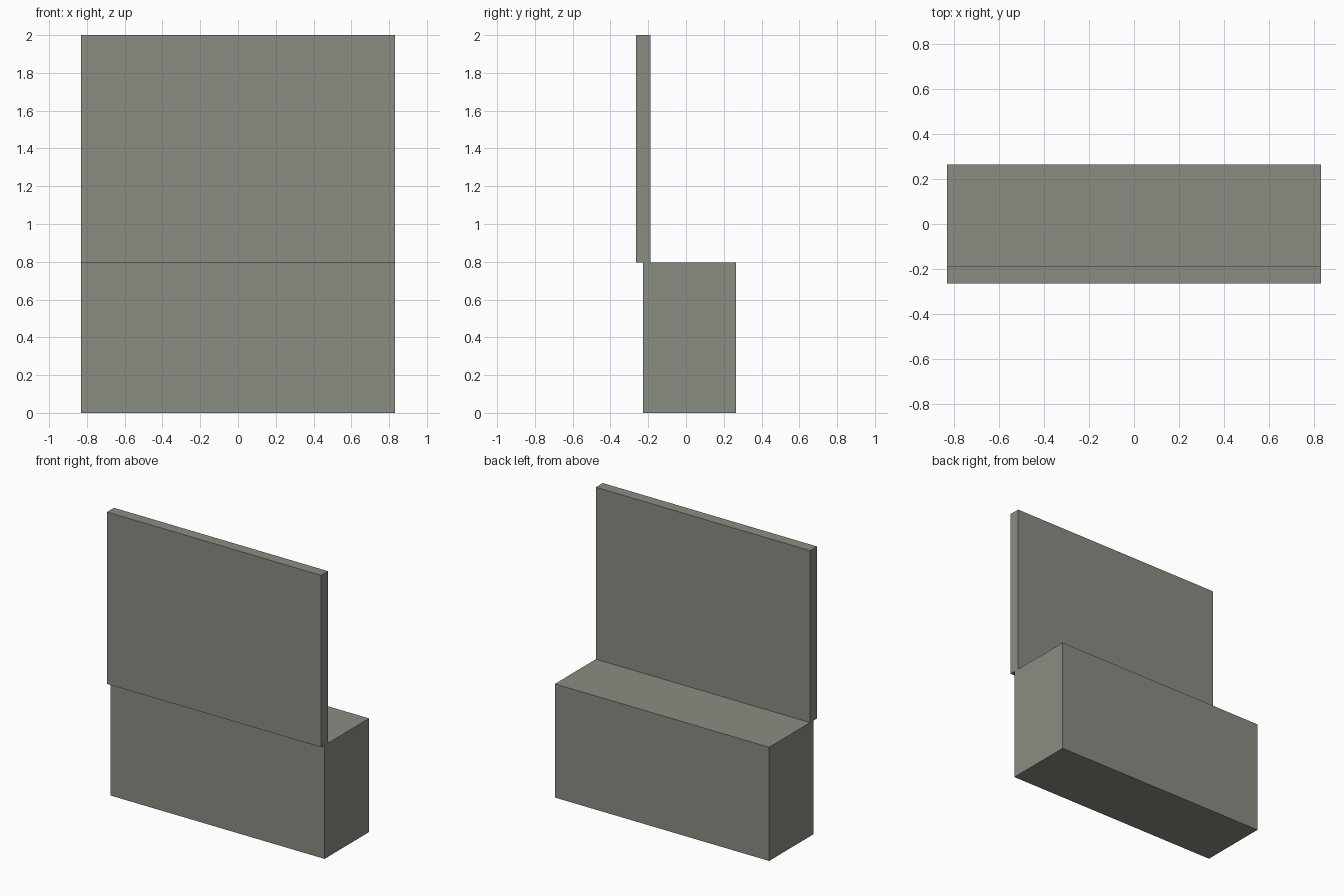
import bpy

if "Cube" in bpy.data.objects:
    bpy.data.objects.remove(bpy.data.objects["Cube"])

grey = bpy.data.materials.new("grey_green")
grey.diffuse_color = (0.25, 0.27, 0.225, 1)
grey.use_nodes = True
grey.node_tree.nodes["Principled BSDF"].inputs["Base Color"].default_value = grey.diffuse_color


def box(name, lo, hi):
    """Axis-aligned box between two corners."""
    centre = [(a + b) / 2 for a, b in zip(lo, hi)]
    bpy.ops.mesh.primitive_cube_add(size=1, location=centre)
    ob = bpy.context.object
    ob.name = name
    ob.scale = [b - a for a, b in zip(lo, hi)]
    bpy.ops.object.transform_apply(location=False, rotation=False, scale=True)
    ob.data.materials.append(grey)
    return ob


W = 0.83        # half width
SEAM = 0.796    # height where panel meets base

# Solid lower block
box("base_block", (-W, -0.227, 0), (W, 0.265, SEAM))
# Thin upright panel, overhanging the front of the block
box("upright_panel", (-W, -0.265, SEAM), (W, -0.188, 2.0))
